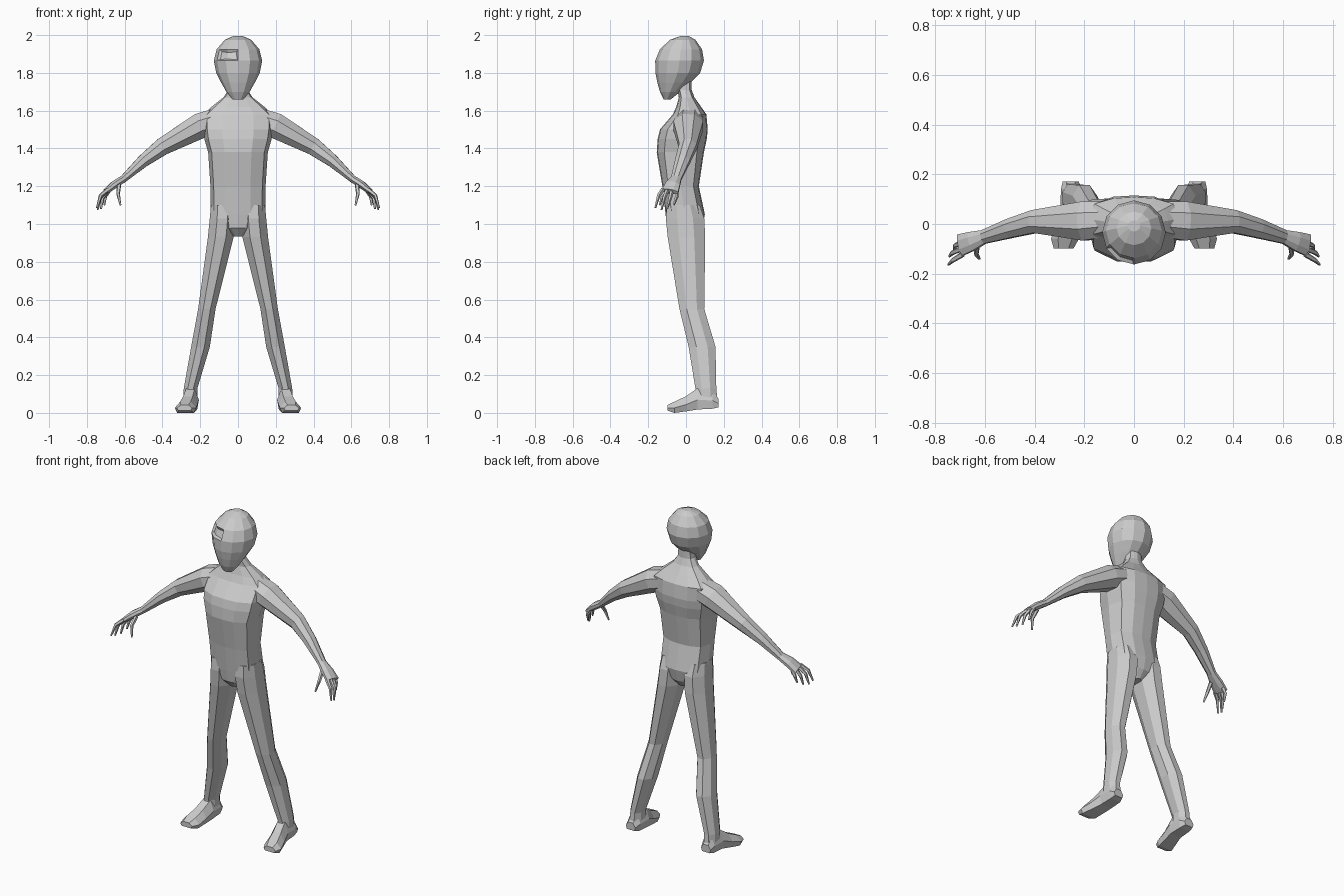
import bpy, bmesh, math
from mathutils import Vector

if "Cube" in bpy.data.objects:
    bpy.data.objects.remove(bpy.data.objects["Cube"])

grey = bpy.data.materials.new("grey")
grey.diffuse_color = (0.6, 0.6, 0.6, 1)
grey.use_nodes = True
grey.node_tree.nodes["Principled BSDF"].inputs["Base Color"].default_value = grey.diffuse_color


def loft(bm, rings):
    """Skin a list of equally long point rings and cap both ends."""
    loops = [[bm.verts.new(p) for p in r] for r in rings]
    n = len(loops[0])
    for a, b in zip(loops, loops[1:]):
        for i in range(n):
            j = (i + 1) % n
            bm.faces.new((a[i], a[j], b[j], b[i]))
    bm.faces.new(loops[0])
    bm.faces.new(loops[-1])


def tube(bm, path, n, turn=0.0):
    """Tapered tube; path items are (centre, side radius, up radius)."""
    pts = [Vector(p[0]) for p in path]
    rings = []
    for i, (_, rs, ru) in enumerate(path):
        t = (pts[min(i + 1, len(pts) - 1)] - pts[max(i - 1, 0)]).normalized()
        side = Vector((0, 1, 0))
        side = (side - t * side.dot(t)).normalized()
        up = t.cross(side)
        rings.append([pts[i] + side * rs * math.cos(a) + up * ru * math.sin(a)
                      for a in (2 * math.pi * k / n + turn for k in range(n))])
    loft(bm, rings)


def oval(z, x0, x1, y0, y1, n, turn=0.0):
    """Horizontal oval ring filling the given bounds, first point at the front."""
    cx, cy, rx, ry = (x0 + x1) / 2, (y0 + y1) / 2, (x1 - x0) / 2, (y1 - y0) / 2
    return [(cx + rx * math.sin(a), cy - ry * math.cos(a), z)
            for a in (2 * math.pi * k / n + turn for k in range(n))]


def finish(name, bm, mirror=False):
    bmesh.ops.remove_doubles(bm, verts=bm.verts, dist=0.0005)
    bmesh.ops.recalc_face_normals(bm, faces=bm.faces)
    me = bpy.data.meshes.new(name)
    bm.to_mesh(me)
    bm.free()
    me.materials.append(grey)
    ob = bpy.data.objects.new(name, me)
    bpy.context.collection.objects.link(ob)
    if mirror:
        ob.modifiers.new("other_side", 'MIRROR')
    return ob


# Head: egg tapering to the chin, with one eye recess
bm = bmesh.new()
loft(bm, [oval(z, -w, w, f, b, 12) for z, w, f, b in (
    (1.66, .03, -.118, -.08), (1.70, .062, -.138, -.03), (1.75, .09, -.152, .025),
    (1.80, .115, -.162, .075), (1.865, .128, -.163, .095), (1.925, .113, -.138, .085),
    (1.975, .07, -.085, .05), (1.995, .025, -.03, .015))])
bmesh.ops.recalc_face_normals(bm, faces=bm.faces)
eye = [f for f in bm.faces if 1.87 < f.calc_center_median().z < 1.92
       and -.1 < f.calc_center_median().x < 0 and f.calc_center_median().y < -.06]
bmesh.ops.inset_region(bm, faces=eye, thickness=.014, depth=-.012)
finish("head", bm)

# Torso: half cross-section mirrored into a twelve-point ring, pelvis to neck
bm = bmesh.new()
rings = []
for z, w, f, b in ((.935, .03, -.06, .05), (.98, .085, -.1, .085), (1.05, .145, -.108, .1),
                   (1.2, .146, -.125, .068), (1.38, .158, -.155, .095),
                   (1.45, .178, -.15, .11), (1.5, .185, -.138, .115),
                   (1.58, .185, -.07, .108), (1.62, .14, -.052, .08),
                   (1.67, .078, -.038, .045), (1.71, .05, -.045, .03), (1.77, .045, -.06, .03)):
    c = (f + b) / 2
    half = [(.45 * w, f + .005), (.88 * w, c + .68 * (f - c)), (w, c),
            (.86 * w, c + .7 * (b - c)), (.45 * w, b - .005)]
    rings.append([(0, f, z)] + [(x, y, z) for x, y in half] + [(0, b, z)]
                 + [(-x, y, z) for x, y in reversed(half)])
loft(bm, rings)
finish("torso", bm)

# Arms: shoulder to palm
bm = bmesh.new()
tube(bm, [((.09, .02, 1.555), .075, .07), ((.2, .012, 1.52), .085, .073),
          ((.4, .01, 1.41), .05, .05), ((.5, -.018, 1.335), .042, .036),
          ((.605, -.052, 1.24), .03, .021), ((.655, -.07, 1.208), .042, .022),
          ((.70, -.085, 1.172), .048, .016)], 8, math.pi / 8)
finish("arms", bm, True)

# Fingers and thumb
bm = bmesh.new()
for base, knuckle, tip in (
        ((.69, -.122, 1.182), (.728, -.145, 1.15), (.747, -.163, 1.085)),
        ((.695, -.1, 1.178), (.73, -.115, 1.14), (.743, -.13, 1.075)),
        ((.692, -.075, 1.175), (.718, -.085, 1.135), (.725, -.1, 1.08)),
        ((.685, -.05, 1.175), (.703, -.05, 1.145), (.708, -.065, 1.1)),
        ((.63, -.085, 1.205), (.635, -.122, 1.16), (.622, -.14, 1.1))):
    tube(bm, [(base, .012, .012), (knuckle, .01, .01), (tip, .005, .005)], 5)
finish("fingers", bm, True)

# Legs: hip, thigh, knee, calf, ankle
bm = bmesh.new()
loft(bm, [oval(z, x0, x1, y0, y1, 8, math.pi / 8) for z, x0, x1, y0, y1 in (
    (1.1, .02, .148, -.108, .08), (1.03, .01, .155, -.115, .105), (.93, .018, .165, -.105, .11),
    (.55, .115, .215, -.04, .102), (.35, .145, .252, .008, .162),
    (.13, .212, .29, .045, .165), (.08, .212, .292, .045, .17))])
finish("legs", bm, True)

# Feet: heel to toe slices
bm = bmesh.new()
rings = []
for y, cx, w, z0, z1 in ((.172, .255, .032, .03, .075), (.14, .252, .042, .022, .12),
                         (.06, .252, .045, .018, .13), (0, .265, .05, .008, .088),
                         (-.06, .278, .056, 0, .06), (-.098, .283, .04, .012, .042)):
    rings.append([(cx + sx * w, y, z0 + h * (z1 - z0)) for sx, h in (
        (-.8, 0), (.8, 0), (1, .45), (.5, 1), (-.5, 1), (-1, .45))])
loft(bm, rings)
finish("feet", bm, True)
